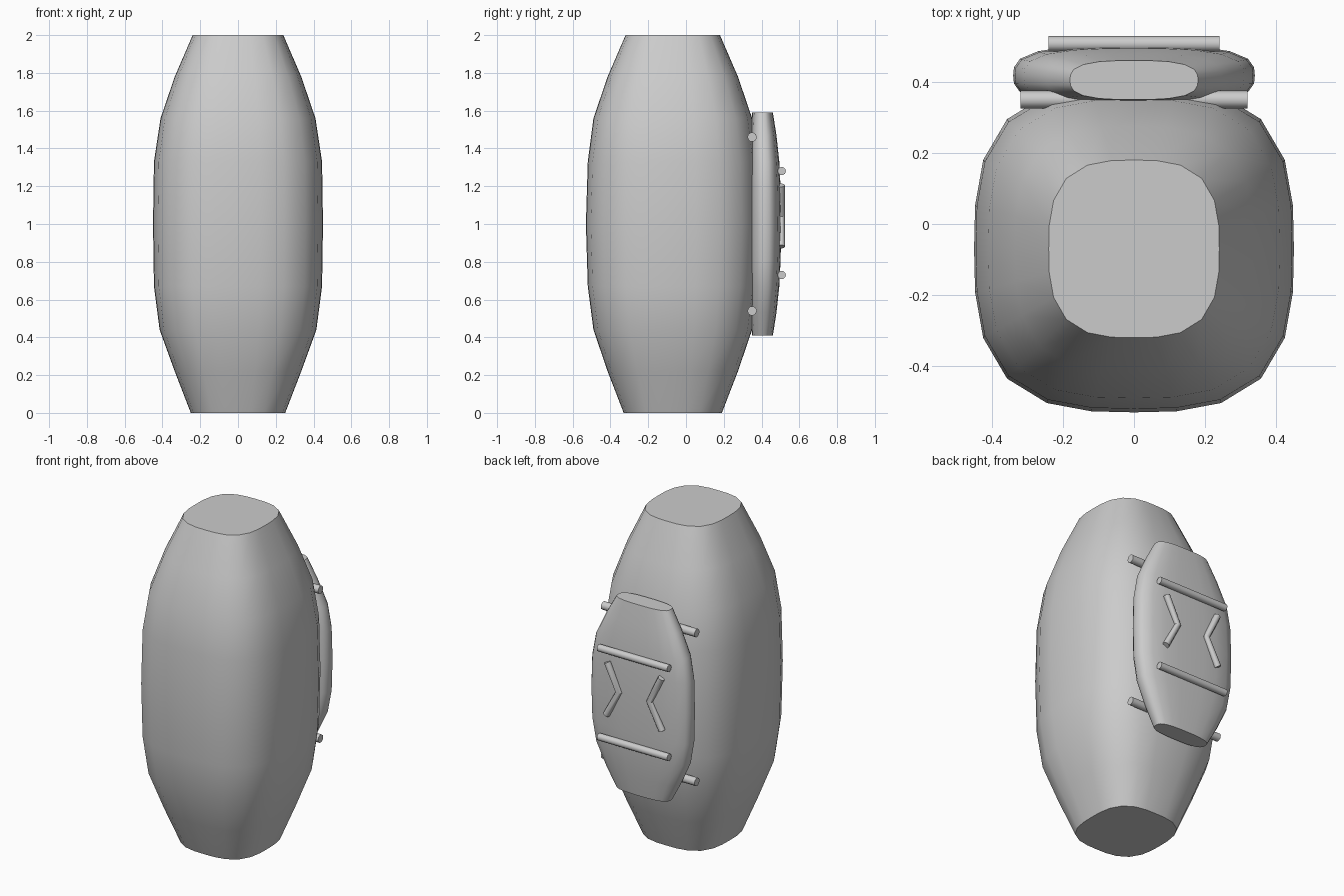
import bpy, bmesh, math
from mathutils import Vector

if "Cube" in bpy.data.objects:
    bpy.data.objects.remove(bpy.data.objects["Cube"])


def finish(bm, name, angle=40):
    bmesh.ops.recalc_face_normals(bm, faces=bm.faces)
    mesh = bpy.data.meshes.new(name)
    bm.to_mesh(mesh)
    bm.free()
    ob = bpy.data.objects.new(name, mesh)
    bpy.context.collection.objects.link(ob)
    bpy.ops.object.select_all(action='DESELECT')
    ob.select_set(True)
    bpy.context.view_layer.objects.active = ob
    bpy.ops.object.shade_smooth_by_angle(angle=math.radians(angle))
    return ob


def barrel(name, rings, n=24, power=3.0):
    """Loft rounded-square sections given as (z, half x, half y, centre y)."""
    bm = bmesh.new()
    loops = []
    for z, hx, hy, cy in rings:
        loop = []
        for i in range(n):
            a = 2 * math.pi * i / n
            c, s = math.cos(a), math.sin(a)
            r = (abs(c) ** power + abs(s) ** power) ** (-1 / power)
            loop.append(bm.verts.new((hx * r * c, cy + hy * r * s, z)))
        loops.append(loop)
    for lo, hi in zip(loops, loops[1:]):
        for i in range(n):
            j = (i + 1) % n
            bm.faces.new((lo[i], lo[j], hi[j], hi[i]))
    bm.faces.new(loops[0])
    bm.faces.new(loops[-1])
    return finish(bm, name)


def rod(name, points, radius, sides=10):
    """Round bar swept along a short path."""
    pts = [Vector(p) for p in points]
    bm = bmesh.new()
    loops = []
    for k, p in enumerate(pts):
        t = (pts[min(k + 1, len(pts) - 1)] - pts[max(k - 1, 0)]).normalized()
        u = Vector((0, 1, 0))
        v = t.cross(u).normalized()
        loops.append([bm.verts.new(p + radius * (u * math.cos(2 * math.pi * i / sides)
                                                 + v * math.sin(2 * math.pi * i / sides)))
                      for i in range(sides)])
    for lo, hi in zip(loops, loops[1:]):
        for i in range(sides):
            j = (i + 1) % sides
            bm.faces.new((lo[i], lo[j], hi[j], hi[i]))
    bm.faces.new(loops[0])
    bm.faces.new(loops[-1])
    return finish(bm, name)


# main barrel-shaped body
barrel("body", [(z, hx, hy, -0.07) for z, hx, hy in (
    (0, .25, .26), (.22, .335, .345), (.44, .415, .42), (.67, .445, .45), (1, .45, .46),
    (1.33, .445, .45), (1.56, .41, .42), (1.78, .335, .345), (2, .24, .25))])

# flatter barrel-shaped pack on the back
half = [(.59, .18, .055, .405), (.47, .245, .069, .41), (.33, .31, .079, .415),
        (.19, .335, .084, .417)]
rings = [(1 - d, x, y, c) for d, x, y, c in half] + [(1, .34, .086, .418)]
rings += [(1 + d, x, y, c) for d, x, y, c in reversed(half)]
barrel("back_pack", rings)

# mounting rods between body and pack
for label, z in (("lower", .54), ("upper", 1.46)):
    rod(label + "_mounting_rod", [(-.32, .35, z), (.32, .35, z)], .025)

# cross bars on the pack face
for label, z in (("lower", .73), ("upper", 1.28)):
    rod(label + "_cross_bar", [(-.24, .507, z), (.24, .507, z)], .022)

# mirrored bent handles between the bars
for label, s in (("left", -1), ("right", 1)):
    rod(label + "_bent_handle", [(s * .185, .504, 1.205), (s * .105, .504, 1.04),
                                 (s * .19, .504, .88)], .02)
